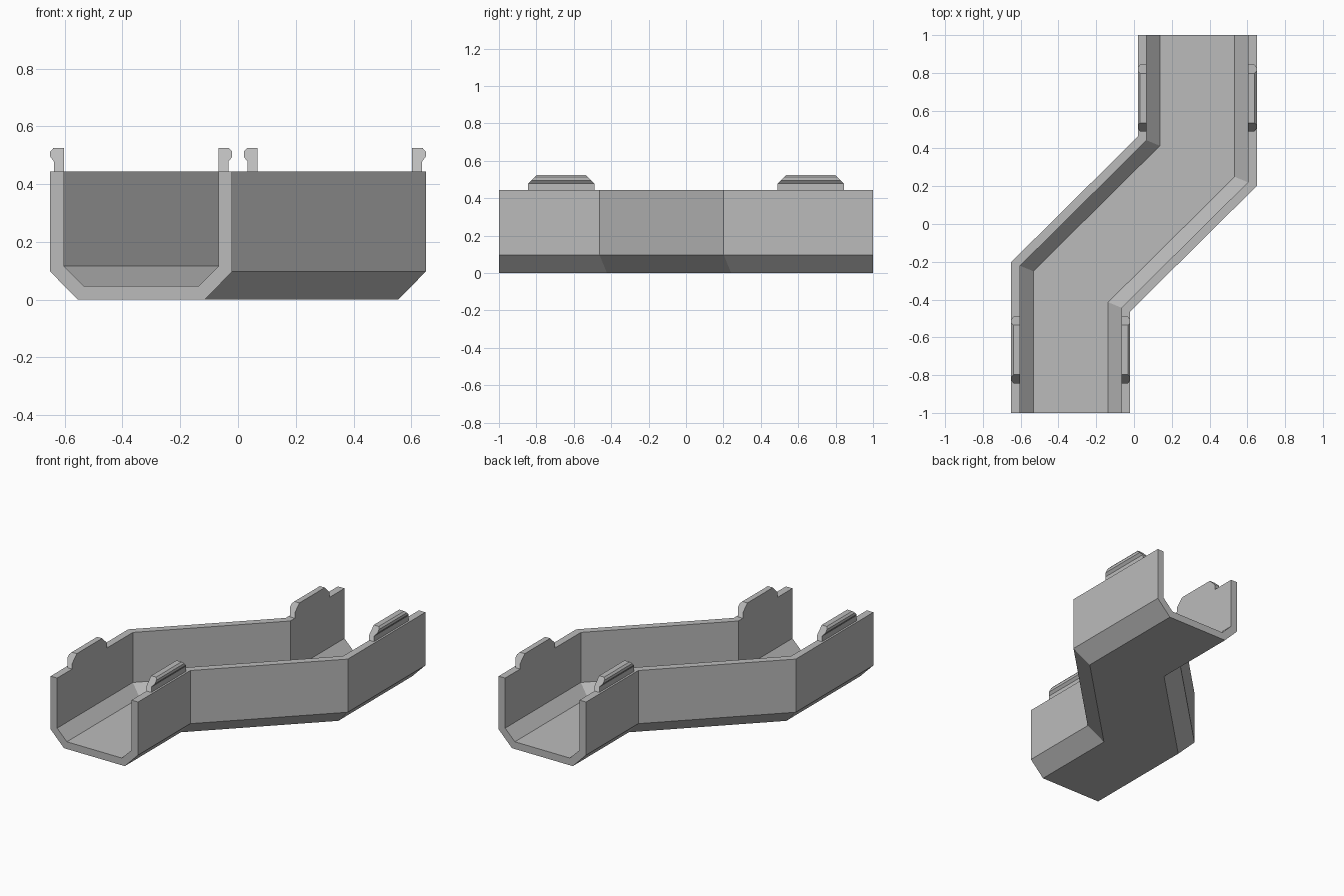
import bpy, bmesh, math

if "Cube" in bpy.data.objects:
    bpy.data.objects.remove(bpy.data.objects["Cube"])

grey = bpy.data.materials.new("grey plastic")
grey.diffuse_color = (0.5, 0.5, 0.5, 1)
grey.use_nodes = True
grey.node_tree.nodes["Principled BSDF"].inputs["Base Color"].default_value = grey.diffuse_color


def loft(name, rings):
    """Join matching closed rings of points and cap both ends."""
    bm = bmesh.new()
    rows = [[bm.verts.new(p) for p in ring] for ring in rings]
    n = len(rows[0])
    for a, b in zip(rows, rows[1:]):
        for i in range(n):
            j = (i + 1) % n
            bm.faces.new((a[i], a[j], b[j], b[i]))
    bm.faces.new(rows[0])
    bm.faces.new(rows[-1])
    bmesh.ops.recalc_face_normals(bm, faces=bm.faces)
    mesh = bpy.data.meshes.new(name)
    bm.to_mesh(mesh)
    bm.free()
    mesh.materials.append(grey)
    obj = bpy.data.objects.new(name, mesh)
    bpy.context.collection.objects.link(obj)
    return obj


# Channel: chamfered U section swept along a mitred 45 degree dog-leg
CX, BEND, TOP = 0.335, 0.332, 0.443
outer = [(0.219, 0), (0.315, 0.097), (0.315, TOP)]
inner = [(0.268, TOP), (0.268, 0.117), (0.198, 0.047)]
half = outer + inner
section = half + [(-u, z) for u, z in reversed(half)]
mitre = math.tan(math.radians(22.5))
stations = [(-CX, -1, 0), (-CX, -BEND, mitre), (CX, BEND, mitre), (CX, 1, 0)]
loft("channel", [[(x + u, y - u * m, z) for u, z in section]
                 for x, y, m in stations])

# Snap clips: flush with the inside wall, hooked outwards, with sloped ends
STEM = 0.478
clip = [(0.268, TOP), (0.302, TOP), (0.302, STEM), (0.315, 0.495),
        (0.315, 0.513), (0.304, 0.525), (0.268, 0.525), (0.268, STEM)]
for end, sy in (("front", -1), ("back", 1)):
    for side, sx in (("left", -1), ("right", 1)):
        loft(f"{end}_{side}_clip", [
            [(sy * CX + sx * u, sy * 0.667 + e * (0.178 - max(0, z - STEM)), z)
             for u, z in clip] for e in (-1, 1)])
